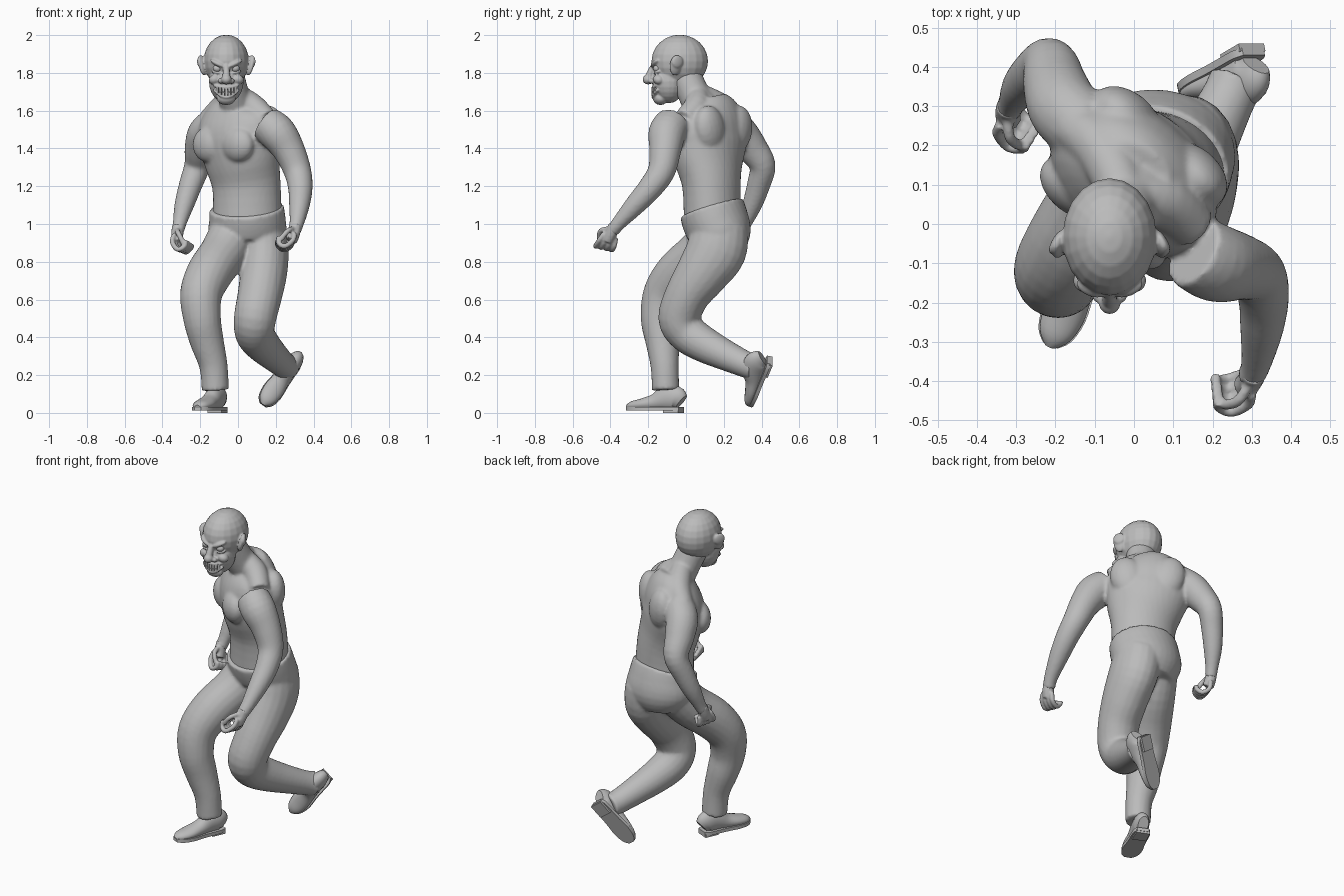
import bpy, bmesh, math
from mathutils import Vector, Matrix

cube = bpy.data.objects.get("Cube")
if cube:
    bpy.data.objects.remove(cube)

clay = bpy.data.materials.new("clay_gray")
clay.use_nodes = True
gray = (0.5, 0.5, 0.5, 1)
clay.diffuse_color = gray
clay.node_tree.nodes["Principled BSDF"].inputs["Base Color"].default_value = gray


def finish(name, bm, voxel=0, smooth=3):
    """Turn a bmesh into an object; voxel > 0 fuses its overlapping pieces."""
    bmesh.ops.recalc_face_normals(bm, faces=bm.faces)
    mesh = bpy.data.meshes.new(name)
    bm.to_mesh(mesh)
    bm.free()
    mesh.materials.append(clay)
    obj = bpy.data.objects.new(name, mesh)
    bpy.context.collection.objects.link(obj)
    bpy.ops.object.select_all(action="DESELECT")
    obj.select_set(True)
    bpy.context.view_layer.objects.active = obj
    if voxel:
        remesh = obj.modifiers.new("fuse", "REMESH")
        remesh.mode = "VOXEL"
        remesh.voxel_size = voxel
        remesh.use_smooth_shade = True
        relax = obj.modifiers.new("relax", "SMOOTH")
        relax.iterations = smooth
    else:
        bpy.ops.object.shade_smooth_by_angle(angle=math.radians(40))
    return obj


def spline(points, steps=4):
    """Catmull-Rom through tuples of any length."""
    rows = [points[0]] + list(points) + [points[-1]]
    out = []
    for a, b, c, d in zip(rows, rows[1:], rows[2:], rows[3:]):
        for k in range(steps):
            t = k / steps
            out.append([q + t / 2 * (r - p + t * (2 * p - 5 * q + 4 * r - s + t * (3 * q - p - 3 * r + s)))
                        for p, q, r, s in zip(a, b, c, d)])
    return out + [list(points[-1])]


def tube(bm, points, sides=20, axis=(1, 0, 0)):
    """Loft of ellipses: x, y, z, half width, half depth, optional yaw."""
    rows = spline([tuple(p) + (0,) * (6 - len(p)) for p in points])
    centres = [Vector(r[:3]) for r in rows]
    rings = []
    for i, row in enumerate(rows):
        tangent = (centres[min(i + 1, len(rows) - 1)] - centres[max(i - 1, 0)]).normalized()
        side = Matrix.Rotation(math.radians(row[5]), 3, "Z") @ Vector(axis)
        side = (side - tangent * side.dot(tangent)).normalized()
        depth = tangent.cross(side)
        angles = [math.tau * k / sides for k in range(sides)]
        rings.append([bm.verts.new(centres[i] + side * row[3] * math.cos(a) + depth * row[4] * math.sin(a))
                      for a in angles])
    for low, high in zip(rings, rings[1:]):
        for k in range(sides):
            n = (k + 1) % sides
            bm.faces.new((low[k], low[n], high[n], high[k]))
    bm.faces.new(rings[0])
    bm.faces.new(rings[-1])


def limb(bm, points):
    tube(bm, [p + (p[3],) if len(p) == 4 else p for p in points])


def blob(bm, centre, radii, yaw=0, roll=0):
    turn = Matrix.Rotation(math.radians(yaw), 4, "Z") @ Matrix.Rotation(math.radians(roll), 4, "Y")
    matrix = Matrix.Translation(centre) @ turn @ Matrix.Diagonal((*radii, 1))
    bmesh.ops.create_uvsphere(bm, u_segments=20, v_segments=12, radius=1, matrix=matrix)


def box(bm, centre, size, yaw=0):
    matrix = Matrix.Translation(centre) @ Matrix.Rotation(yaw, 4, "Z") @ Matrix.Diagonal((*size, 1))
    bmesh.ops.create_cube(bm, size=1, matrix=matrix)


# Bare torso, twisted so the left shoulder leads
bm = bmesh.new()
tube(bm, [(.05, .14, 1.0, .185, .15, -10), (.045, .135, 1.2, .185, .15, -20),
          (.02, .12, 1.34, .215, .165, -36), (0, .12, 1.45, .24, .17, -40),
          (0, .13, 1.55, .23, .15, -42), (0, .13, 1.62, .17, .12, -42),
          (0, .12, 1.67, .1, .08, -40)], 32)
yaw = -40
left = Vector((math.cos(math.radians(yaw)), math.sin(math.radians(yaw)), 0))
front = Vector((left.y, -left.x, 0))
core = Vector((0, .12, 0))
for s in (-1, 1):
    blob(bm, core + front * .12 + left * s * .1 + Vector((0, 0, 1.42)), (.1, .065, .095), yaw)   # pecs
    blob(bm, core - front * .1 + left * s * .11 + Vector((0, 0, 1.5)), (.1, .07, .13), yaw, s * 15)  # blades
    tube(bm, [(*(core + left * s * .2 + Vector((0, 0, 1.55))), .06, .06),
              (*(core + left * s * .1 + Vector((0, 0, 1.62))), .07, .07),
              (-.02, .06, 1.69, .06, .06)], axis=(0, 1, 0))                                      # traps
limb(bm, [(.01, .11, 1.58, .1), (-.02, .05, 1.67, .085), (-.05, 0, 1.78, .085)])                  # neck


# Arms
limb(bm, [(.15, -.07, 1.53, .095), (.21, -.1, 1.48, .1), (.27, -.11, 1.39, .085),
          (.315, -.13, 1.28, .073), (.33, -.19, 1.19, .065), (.325, -.27, 1.1, .055),
          (.31, -.36, 1.0, .038), (.295, -.39, .96, .036)])
limb(bm, [(-.12, .24, 1.53, .09), (-.175, .29, 1.48, .092), (-.2, .35, 1.4, .083),
          (-.215, .405, 1.31, .07), (-.25, .385, 1.21, .062), (-.285, .35, 1.1, .052),
          (-.31, .31, 1.0, .036), (-.32, .29, .96, .035)])
finish("torso_and_arms", bm, .01, 4)


def hand(name, wrist, down, curl):
    """Half-closed hand: palm, four curled fingers and a thumb."""
    bm = bmesh.new()
    wrist, down = Vector(wrist), Vector(down).normalized()
    curl = Vector(curl)
    curl = (curl - down * curl.dot(down)).normalized()
    spread = down.cross(curl)
    if spread.y > 0:
        spread.negate()

    def chain(r, *steps):
        tube(bm, [(*(wrist + down * d + curl * c + spread * s), r, r) for d, c, s in steps],
             10, tuple(spread))

    chain(.033, (-.03, 0, 0), (.02, 0, 0), (.06, .006, 0))
    for k in range(4):
        s = (k - 1.5) * .022
        reach = .005 * k
        chain(.014, (.03, 0, s), (.075, 0, s * 1.3), (.105 + reach, .035, s * 1.3),
              (.09 + reach, .07, s), (.07, .075, s))
    chain(.014, (0, .01, .02), (.03, .035, .05), (.065, .055, .045), (.085, .06, .035))
    finish(name, bm, .006, 3)


hand("left_hand", (.3, -.39, .965), (-.2, -.4, -.9), (-1, -.1, .1))
hand("right_hand", (-.32, .29, .96), (-.08, -.35, -.95), (.8, -.5, 0))

# Trousers: pelvis, planted right leg, trailing bent left leg
bm = bmesh.new()
tube(bm, [(.045, .135, 1.085, .198, .172, -12), (.05, .155, 1.02, .203, .175, -8),
          (.05, .18, .94, .205, .165), (.05, .18, .86, .15, .12)], 32)
limb(bm, [(-.02, .17, .97, .125), (-.075, .08, .85, .125), (-.15, -.04, .74, .122),
          (-.195, -.115, .63, .112), (-.19, -.14, .5, .1), (-.165, -.125, .38, .09),
          (-.13, -.113, .25, .075), (-.12, -.108, .12, .072)])
limb(bm, [(.12, .18, .98, .13, .15), (.14, .16, .86, .128, .16), (.135, .085, .74, .125, .14),
          (.115, .005, .62, .118), (.09, -.035, .5, .112), (.09, .01, .42, .105),
          (.13, .1, .36, .095), (.19, .22, .3, .08), (.24, .32, .255, .07), (.262, .365, .24, .072)])
finish("trousers", bm, .01, 4)


def shoe(name, heel, toward, up):
    """Lace-up shoe with a sole plate and a heel block."""
    along, up = Vector(toward).normalized(), Vector(up)
    up = (up - along * up.dot(along)).normalized()
    side = along.cross(up)
    profile = [(0, .03, .09), (.03, .044, .13), (.09, .046, .13), (.15, .048, .09),
               (.22, .054, .066), (.28, .042, .05), (.31, .016, .03)]
    bm = bmesh.new()
    tube(bm, [(0, y, h / 2 + .012, w, h / 2) for y, w, h in profile], 20)
    edge = spline([(w + .004, y) for y, w, h in profile], 3)
    outline = edge + [(-x, y) for x, y in reversed(edge)]
    base = bm.faces.new([bm.verts.new((x, y, .012)) for x, y in outline])
    top = bmesh.ops.extrude_face_region(bm, geom=[base])["geom"]
    bmesh.ops.translate(bm, vec=(0, 0, .02), verts=[v for v in top if isinstance(v, bmesh.types.BMVert)])
    box(bm, (0, .045, .01), (.08, .085, .02))
    matrix = Matrix((side, along, up)).transposed().to_4x4()
    bm.transform(Matrix.Translation(heel) @ matrix)
    finish(name, bm)


shoe("right_shoe", (-.09, -.025, 0), (-.13, -.3, 0), (0, 0, 1))
shoe("left_shoe", (.3, .46, .275), (-.17, -.1, -.235), (0, -1, 0))

# Head: cranium, jaw, ears and grimacing features
mid = -.062
bm = bmesh.new()
blob(bm, (mid, -.033, 1.862), (.12, .15, .14))
blob(bm, (mid, -.09, 1.755), (.092, .088, .115))
blob(bm, (mid, -.135, 1.665), (.05, .04, .035))
blob(bm, (mid, -.2, 1.765), (.028, .03, .026))
tube(bm, [(mid, -.165, 1.85, .014, .014), (mid, -.185, 1.81, .018, .018), (mid, -.2, 1.77, .022, .022)], 12)
for s in (-1, 1):
    blob(bm, (mid + s * .125, -.055, 1.84), (.016, .034, .055), s * 25, s * 12)
    blob(bm, (mid + s * .135, -.045, 1.86), (.012, .034, .034), s * 30)
    blob(bm, (mid + s * .045, -.163, 1.85), (.045, .022, .014), s * 20, s * -24)
    blob(bm, (mid + s * .062, -.145, 1.765), (.032, .03, .026), s * 20, s * 20)
    blob(bm, (mid + s * .028, -.183, 1.757), (.016, .018, .014))
    blob(bm, (mid + s * .05, -.15, 1.803), (.03, .02, .01), s * 20, s * -10)


def mouth_y(x):
    return -.173 + 5 * x * x


for lift, bend in ((.022, 3), (-.028, 9)):
    tube(bm, [(mid + x, mouth_y(x) - .002, 1.7 + lift + bend * x * x, .008, .008)
              for x in (-.066, -.035, 0, .035, .066)], 10, (0, 0, 1))
finish("head", bm, .005, 3)

bm = bmesh.new()
for s in (-1, 1):
    blob(bm, (mid + s * .047, -.152, 1.823), (.024, .022, .02))
finish("eyes", bm)

bm = bmesh.new()
for k in range(-3, 4):
    x = k * .0155
    for z, height in ((1.708, .022), (1.686, .018)):
        box(bm, (mid + x, mouth_y(x) - .002, z + 5 * x * x), (.013, .014, height), 10 * x)
finish("teeth", bm)
